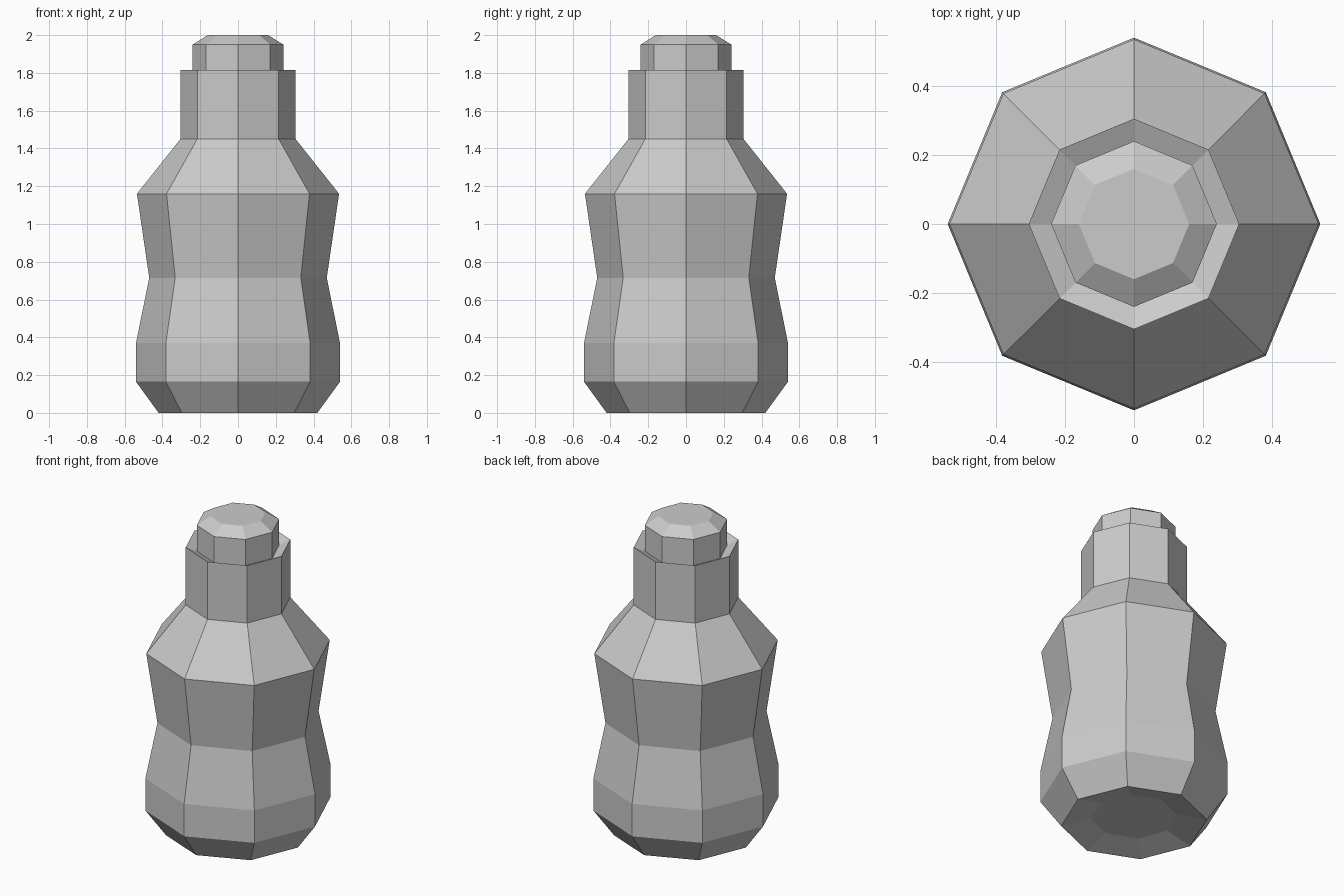
import bpy, bmesh
from math import cos, sin, pi

if "Cube" in bpy.data.objects:
    bpy.data.objects.remove(bpy.data.objects["Cube"])

SIDES = 8


def lathe(name, profile, cap_start=False, cap_end=False):
    """Turn a (radius, height) profile into a flat-faced octagonal shell."""
    bm = bmesh.new()
    rings = [[bm.verts.new((r * cos(2 * pi * i / SIDES), r * sin(2 * pi * i / SIDES), z))
              for i in range(SIDES)] for r, z in profile]
    for a, b in zip(rings, rings[1:]):
        for i in range(SIDES):
            j = (i + 1) % SIDES
            bm.faces.new((a[i], a[j], b[j], b[i]))
    if cap_start:
        bm.faces.new(rings[0][::-1])
    if cap_end:
        bm.faces.new(rings[-1])
    mesh = bpy.data.meshes.new(name)
    bm.to_mesh(mesh)
    bm.free()
    obj = bpy.data.objects.new(name, mesh)
    bpy.context.collection.objects.link(obj)
    return obj


# Bottle: dished base, waisted body, shoulder, neck and sunken rim
lathe("bottle_body", [
    (0.25, 0.04), (0.42, 0.0), (0.54, 0.165), (0.54, 0.37), (0.47, 0.715),
    (0.535, 1.16), (0.305, 1.45), (0.305, 1.815), (0.24, 1.785),
], cap_start=True)

# Cap: short plug with a bevelled top, rising from the sunken rim
lathe("bottle_cap", [(0.24, 1.785), (0.24, 1.95), (0.16, 2.0)], cap_end=True)
